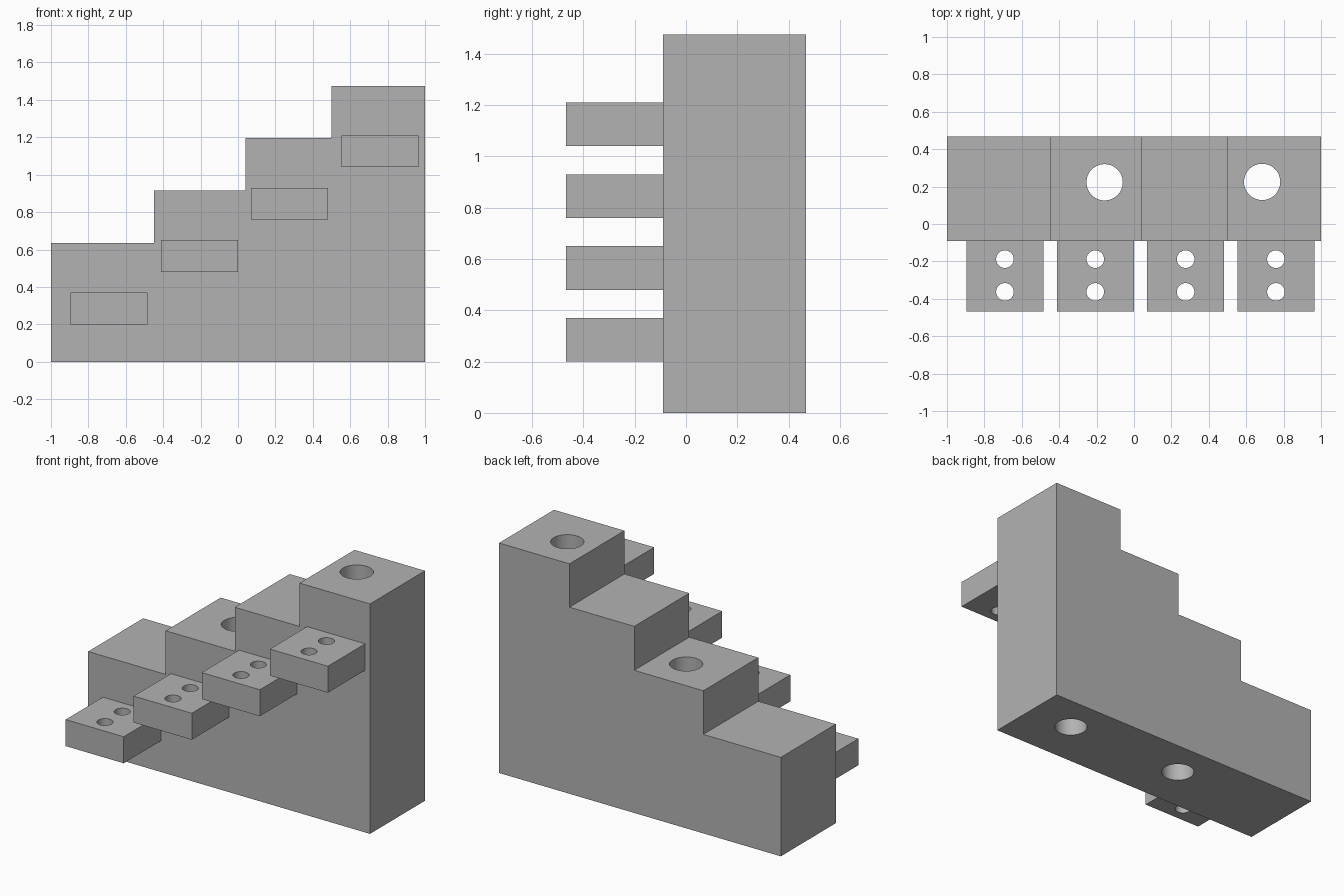
import bpy
import bmesh
import math
from mathutils import Matrix, Vector

default = bpy.data.objects.get("Cube")
if default:
    bpy.data.objects.remove(default, do_unlink=True)

grey = bpy.data.materials.new("plain grey")
grey.use_nodes = True
COLOUR = (0.45, 0.45, 0.45, 1)
grey.diffuse_color = COLOUR
grey.node_tree.nodes["Principled BSDF"].inputs["Base Color"].default_value = COLOUR


def make_object(name, bm):
    bmesh.ops.recalc_face_normals(bm, faces=bm.faces)
    mesh = bpy.data.meshes.new(name)
    bm.to_mesh(mesh)
    bm.free()
    mesh.materials.append(grey)
    obj = bpy.data.objects.new(name, mesh)
    bpy.context.collection.objects.link(obj)
    return obj


def extrude_profile(name, points, y0, y1):
    """Extrude an x-z outline from y0 to y1."""
    bm = bmesh.new()
    face = bm.faces.new([bm.verts.new((x, y0, z)) for x, z in points])
    result = bmesh.ops.extrude_face_region(bm, geom=[face])
    verts = [v for v in result["geom"] if isinstance(v, bmesh.types.BMVert)]
    bmesh.ops.translate(bm, verts=verts, vec=Vector((0, y1 - y0, 0)))
    return make_object(name, bm)


def drill(obj, centres, radius):
    """Cut vertical through holes and keep their walls smooth."""
    bm = bmesh.new()
    for x, y in centres:
        bmesh.ops.create_cone(bm, cap_ends=True, segments=48, radius1=radius,
                              radius2=radius, depth=4,
                              matrix=Matrix.Translation((x, y, 0.7)))
    cutter = make_object(obj.name + "_cutter", bm)
    cutter.hide_render = True
    mod = obj.modifiers.new("holes", 'BOOLEAN')
    mod.operation = 'DIFFERENCE'
    mod.solver = 'EXACT'
    mod.object = cutter
    bpy.ops.object.select_all(action='DESELECT')
    bpy.context.view_layer.objects.active = obj
    obj.select_set(True)
    bpy.ops.object.modifier_apply(modifier=mod.name)
    bpy.data.objects.remove(cutter, do_unlink=True)
    bpy.ops.object.shade_smooth_by_angle(angle=math.radians(30))


FRONT, WALL, BACK = -0.467, -0.09, 0.467

# Stepped body with two vertical bores
edges = [-1, -0.45, 0.04, 0.5, 1]
heights = [0.635, 0.915, 1.197, 1.475]
outline = [(1, 0), (-1, 0)]
for left, right, top in zip(edges, edges[1:], heights):
    outline += [(left, top), (right, top)]
body = extrude_profile("stepped_body", outline, WALL, BACK)
drill(body, [(-0.157, 0.223), (0.685, 0.225)], 0.097)

# Four rising shelves, each with a pair of small holes
for i in range(4):
    x = -0.69 + 0.483 * i
    z = 0.2 + 0.28 * i
    x0, x1, z1 = x - 0.206, x + 0.206, z + 0.17
    shelf = extrude_profile(f"shelf_{i + 1}",
                            [(x0, z), (x1, z), (x1, z1), (x0, z1)], FRONT, WALL)
    drill(shelf, [(x, -0.188), (x, -0.363)], 0.047)
